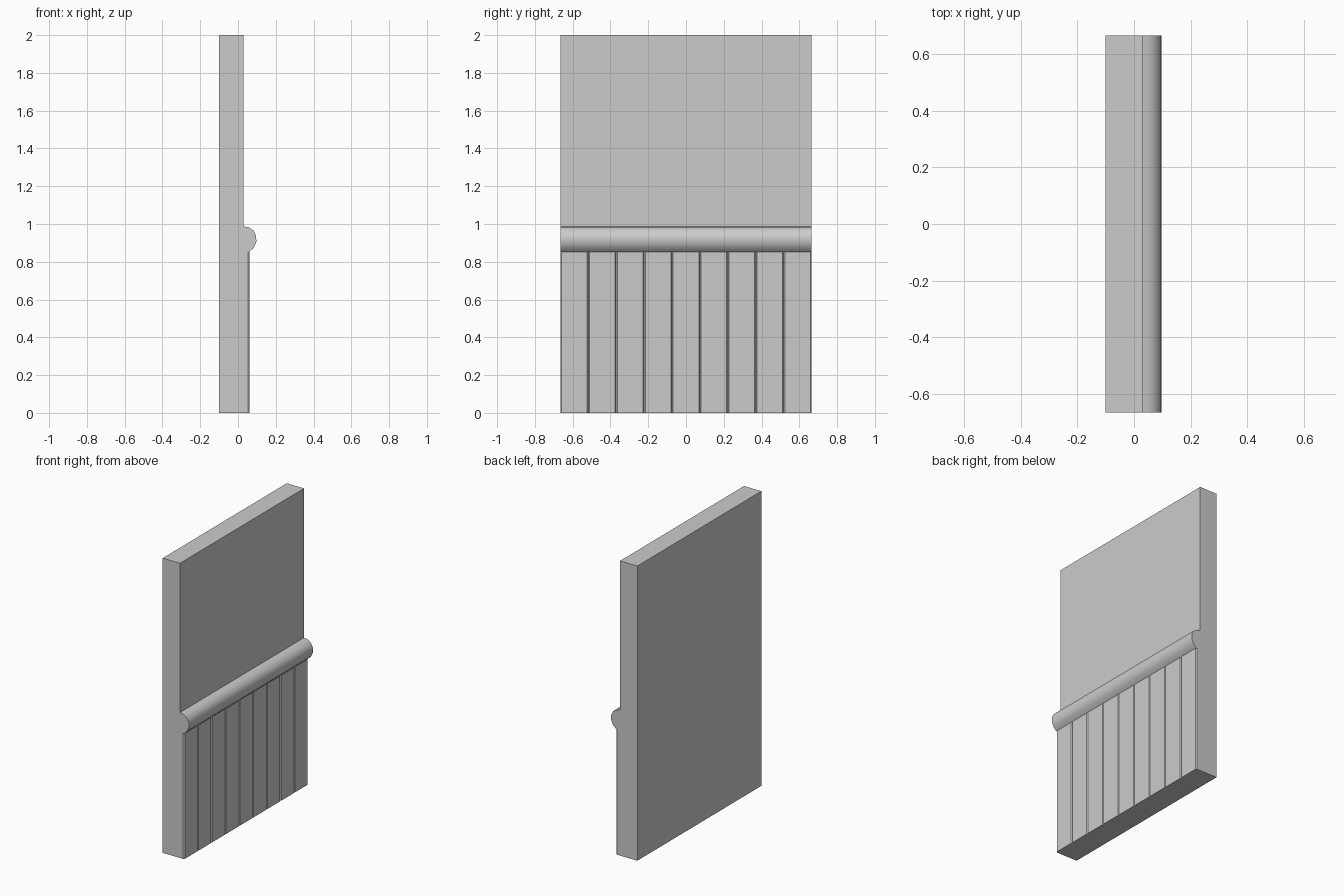
import bpy, bmesh

if "Cube" in bpy.data.objects:
    bpy.data.objects.remove(bpy.data.objects["Cube"])

W = 0.665      # half width along y
BACK, FRONT, FACE = -0.10, 0.03, 0.062
RAIL_Z, RAIL_TOP = 0.853, 0.987


def extrude(name, pts, place, lo, hi, caps, smooth=False):
    """Sweep an open profile from lo to hi, closing only the visible ends."""
    bm = bmesh.new()
    a = [bm.verts.new(place(u, v, lo)) for u, v in pts]
    b = [bm.verts.new(place(u, v, hi)) for u, v in pts]
    for i in range(len(pts) - 1):
        bm.faces.new((a[i], a[i + 1], b[i + 1], b[i]))
    if "lo" in caps:
        bm.faces.new(a[::-1])
    if "hi" in caps:
        bm.faces.new(b)
    bmesh.ops.recalc_face_normals(bm, faces=bm.faces)
    me = bpy.data.meshes.new(name)
    bm.to_mesh(me)
    bm.free()
    ob = bpy.data.objects.new(name, me)
    bpy.context.collection.objects.link(ob)
    if smooth:
        bpy.ops.object.select_all(action='DESELECT')
        ob.select_set(True)
        bpy.context.view_layer.objects.active = ob
        bpy.ops.object.shade_smooth_by_angle(angle=0.7)
    return ob


def along_y(x, z, y):
    return (x, y, z)


def along_z(x, y, z):
    return (x, y, z)


# Wall slab, left open where the panelling covers it
wall = [(FRONT, RAIL_TOP), (FRONT, 2), (BACK, 2), (BACK, 0),
        (FRONT, 0), (FRONT, RAIL_Z)]
extrude("wall", wall, along_y, -W, W, ("lo", "hi"))

# Nine vertical planks with chamfered edges forming V grooves
n, chamfer, depth = 9, 0.006, 0.008
step = 2 * W / n
planks = [(FRONT, -W), (FACE - depth, -W)]
for i in range(n):
    y = -W + i * step
    planks += [(FACE, y + chamfer), (FACE, y + step - chamfer),
               (FACE - depth, y + step)]
planks.append((FRONT, W))
extrude("wainscot_planks", planks, along_z, 0, RAIL_Z, ("lo",))

# Rounded rail capping the planks
rail = [(FRONT, RAIL_TOP), (0.055, 0.983), (0.081, 0.967), (0.096, 0.938),
        (0.097, 0.905), (0.083, 0.873), (0.06, RAIL_Z), (FRONT, RAIL_Z)]
extrude("chair_rail", rail, along_y, -W, W, ("lo", "hi"), smooth=True)
